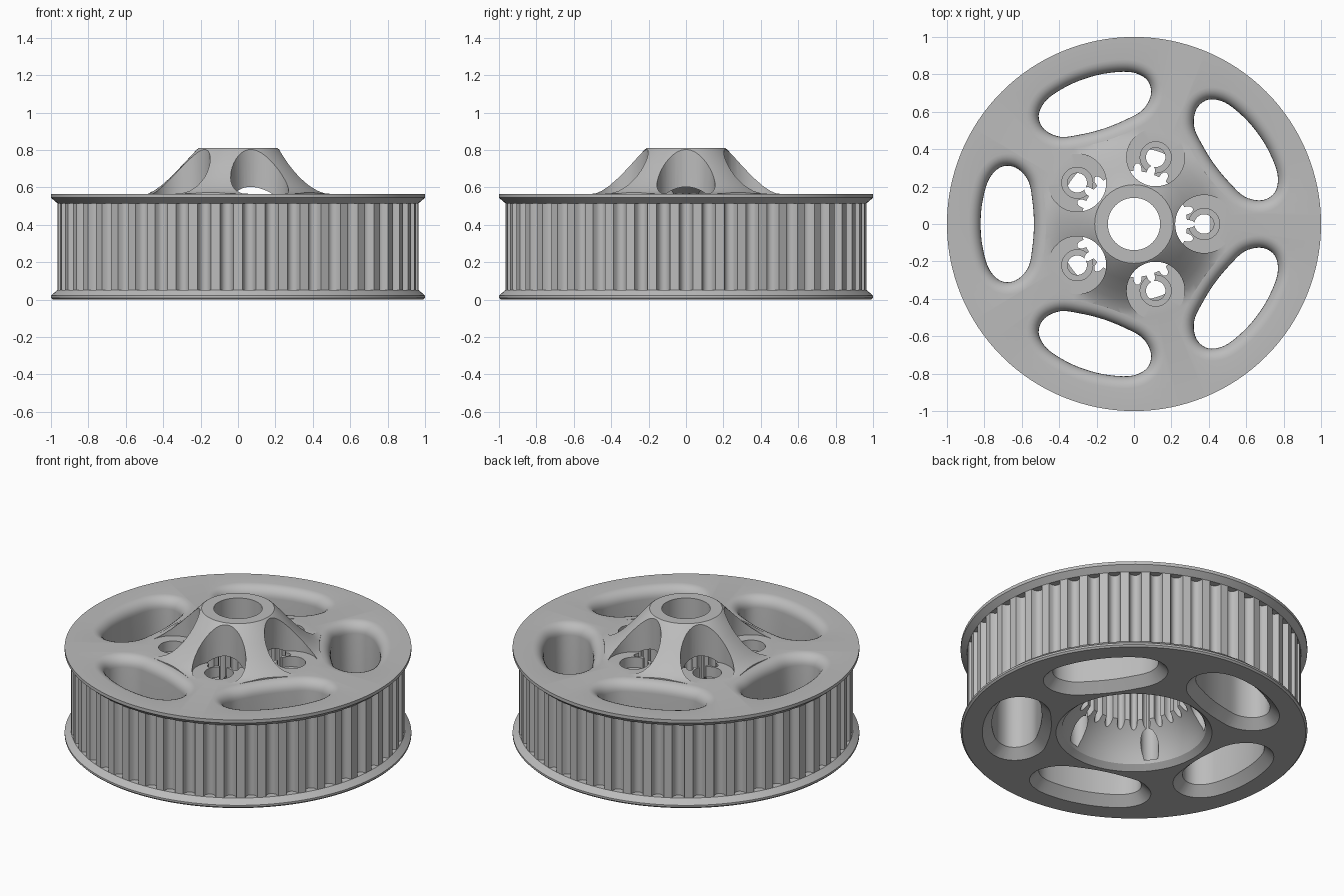
import bpy, bmesh
from math import sin, cos, pi, sqrt, radians
from mathutils import Vector, Matrix

cube = bpy.data.objects.get("Cube")
if cube:
    bpy.data.objects.remove(cube, do_unlink=True)

GREY = (0.5, 0.5, 0.5, 1)
metal = bpy.data.materials.new("plain_grey")
metal.use_nodes = True
metal.diffuse_color = GREY
metal.node_tree.nodes["Principled BSDF"].inputs["Base Color"].default_value = GREY

TOP = 0.565          # upper face of the wheel
SPOKES = 5


def circle(r, z, n, cx=0):
    return [Vector((cx + r * cos(2 * pi * i / n), r * sin(2 * pi * i / n), z)) for i in range(n)]


def loft(bm, rings, closed=False):
    """Skin equal-sized rings; cap the ends unless the section is closed."""
    vs = [[bm.verts.new(p) for p in ring] for ring in rings]
    n = len(vs[0])
    pairs = list(zip(vs, vs[1:])) + ([(vs[-1], vs[0])] if closed else [])
    for a, b in pairs:
        for i in range(n):
            j = (i + 1) % n
            bm.faces.new((a[i], a[j], b[j], b[i]))
    if not closed:
        bm.faces.new(vs[0][::-1])
        bm.faces.new(vs[-1])


def make(name, bm):
    bmesh.ops.recalc_face_normals(bm, faces=bm.faces)
    mesh = bpy.data.meshes.new(name)
    bm.to_mesh(mesh)
    bm.free()
    mesh.materials.append(metal)
    ob = bpy.data.objects.new(name, mesh)
    bpy.context.collection.objects.link(ob)
    return ob


def around(name, rings, offset=0):
    """Repeat a lofted cutter around the axis."""
    bm = bmesh.new()
    for k in range(SPOKES):
        turn = Matrix.Rotation(2 * pi * k / SPOKES + offset, 4, 'Z')
        loft(bm, [[turn @ p for p in ring] for ring in rings])
    return make(name, bm)


def toothed(radius, depth, count, gap, z, steps=10):
    """Ring of flat teeth with round gaps; a negative depth cuts outward."""
    pts = []
    for k in range(count):
        for s in range(steps):
            t = -1 + 2 * s / (steps - 1)
            a = 2 * pi * (k + gap * t / 2) / count
            r = radius - depth * sqrt(max(0, 1 - t * t))
            pts.append(Vector((r * cos(a), r * sin(a), z)))
    return pts


def cut(target, cutter):
    cutter.hide_render = True
    mod = target.modifiers.new("cut", 'BOOLEAN')
    mod.operation = 'DIFFERENCE'
    mod.solver = 'EXACT'
    mod.object = cutter
    bpy.context.view_layer.objects.active = target
    bpy.ops.object.modifier_apply(modifier=mod.name)
    bpy.data.objects.remove(cutter, do_unlink=True)


# Wheel body: flanges, conical hub, bore and hollow underside in one section
section = [
    (0.45, 0), (0.99, 0), (1, 0.01), (1, 0.022), (0.965, 0.052), (0.915, 0.052),
    (0.915, 0.515), (0.965, 0.515), (1, 0.545), (1, TOP),
    (0.51, TOP), (0.48, 0.569), (0.45, 0.582), (0.41, 0.61), (0.36, 0.655),
    (0.3, 0.717), (0.22, 0.803), (0.21, 0.81),
    (0.14, 0.81), (0.14, 0.65), (0.285, TOP), (0.285, 0.25),
    (0.33, 0.2), (0.37, 0.14), (0.4, 0.08), (0.415, 0.03),
]
bm = bmesh.new()
loft(bm, [circle(r, z, 128) for r, z in section], closed=True)
body = make("pulley_body", bm)

# Kidney-shaped windows, rounded above and bevelled below
half = [Vector(p) for p in [(0.535, 0), (0.543, 0.12), (0.565, 0.23), (0.63, 0.3),
                            (0.71, 0.305), (0.775, 0.24), (0.81, 0.12), (0.82, 0)]]
knots = half + [Vector((p.x, -p.y)) for p in half[-2:0:-1]]
outline = []
for i in range(len(knots)):
    a, b, c, d = (knots[(i + k - 1) % len(knots)] for k in range(4))
    for s in range(5):
        t = s / 5
        outline.append(b + (c - a) * t / 2 + (a - b * 2.5 + c * 2 - d / 2) * t * t
                       + (b * 1.5 - a / 2 - c * 1.5 + d / 2) * t ** 3)


def window(grow, z):
    ring = []
    for i, p in enumerate(outline):
        tangent = (outline[(i + 1) % len(outline)] - outline[i - 1]).normalized()
        # the outline runs clockwise, so outward is to the left
        q = p + Vector((-tangent.y, tangent.x)) * grow
        ring.append(Vector((q.x, q.y, z)))
    return ring


FILLET = 0.065
rings = [window(0.055, -0.1), window(0.055, 0), window(0, 0.055)]
for k in range(7):
    a = pi / 2 * k / 6
    rings.append(window(FILLET * (1 - cos(a)), TOP - FILLET + FILLET * sin(a)))
rings.append(window(FILLET, 0.7))
cut(body, around("window_cutter", rings, pi / SPOKES))

# Splined socket inside the hub
bm = bmesh.new()
loft(bm, [toothed(0.275, -0.05, 25, 0.65, z) for z in (0.1, 0.567)])
cut(body, make("spline_cutter", bm))

# Stepped screw holes with wide clearance pockets in the cone
steps = [(0.052, 0.05), (0.052, 0.5), (0.083, 0.5), (0.083, TOP + 0.001),
         (0.155, TOP + 0.001), (0.155, 0.9)]
cut(body, around("screw_cutter", [circle(r, z, 48, 0.375) for r, z in steps]))

# Belt teeth between the flanges
bm = bmesh.new()
outer = [toothed(0.965, 0.042, 50, 0.6, z) for z in (0.04, 0.53)]
inner = [[Vector((p.x, p.y, 0)).normalized() * 0.9 + Vector((0, 0, p.z)) for p in ring]
         for ring in outer[::-1]]
loft(bm, outer + inner, closed=True)
teeth = make("belt_teeth", bm)

for ob in (body, teeth):
    bpy.ops.object.select_all(action='DESELECT')
    ob.select_set(True)
    bpy.context.view_layer.objects.active = ob
    bpy.ops.object.shade_smooth_by_angle(angle=radians(30))
